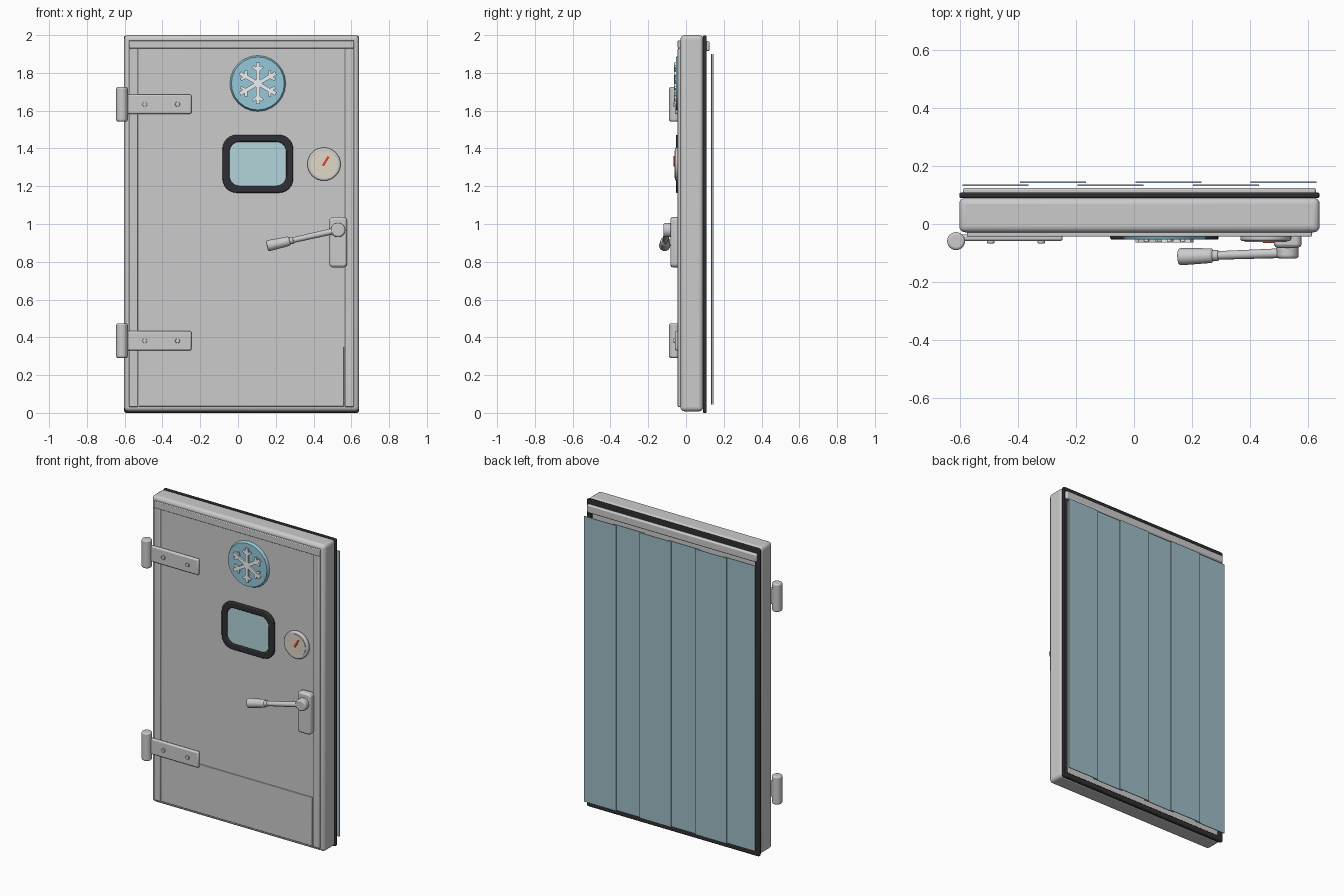
import bpy, bmesh, math
from mathutils import Vector, Matrix

if "Cube" in bpy.data.objects:
    bpy.data.objects.remove(bpy.data.objects["Cube"])

def mat(name, r, g, b):
    m = bpy.data.materials.new(name)
    m.diffuse_color = (r, g, b, 1)
    m.use_nodes = True
    m.node_tree.nodes["Principled BSDF"].inputs["Base Color"].default_value = m.diffuse_color
    return m

RUBBER = mat("rubber", 0.03, 0.03, 0.035)
STRIP = mat("strip_blue", 0.34, 0.51, 0.57)
BADGE = mat("badge_blue", 0.3, 0.58, 0.7)
GLASS = mat("glass", 0.45, 0.66, 0.7)
WHITE = mat("white", 0.85, 0.88, 0.9)
CREAM = mat("cream", 0.75, 0.68, 0.55)
RED = mat("red", 0.7, 0.06, 0.03)

def finish(name, bm, material=None, bevel=0, seg=2):
    bmesh.ops.recalc_face_normals(bm, faces=bm.faces)
    me = bpy.data.meshes.new(name)
    bm.to_mesh(me)
    bm.free()
    ob = bpy.data.objects.new(name, me)
    bpy.context.collection.objects.link(ob)
    if material:
        me.materials.append(material)
    if bevel:
        b = ob.modifiers.new("bevel", 'BEVEL')
        b.width, b.segments, b.limit_method = bevel, seg, 'ANGLE'
        b.angle_limit = math.radians(40)
    bpy.ops.object.select_all(action='DESELECT')
    bpy.context.view_layer.objects.active = ob
    ob.select_set(True)
    bpy.ops.object.shade_smooth_by_angle(angle=math.radians(35))
    return ob

def box(name, x0, x1, y0, y1, z0, z1, material=None, bevel=0.0, seg=2):
    bm = bmesh.new()
    bmesh.ops.create_cube(bm, size=1)
    bmesh.ops.scale(bm, vec=(x1 - x0, y1 - y0, z1 - z0), verts=bm.verts)
    bmesh.ops.translate(bm, vec=((x0 + x1) / 2, (y0 + y1) / 2, (z0 + z1) / 2), verts=bm.verts)
    return finish(name, bm, material, bevel, seg)

def rod(name, a, b, r, r2=None, material=None, bevel=0.0, n=24):
    a, b = Vector(a), Vector(b)
    bm = bmesh.new()
    bmesh.ops.create_cone(bm, cap_ends=True, segments=n, radius1=r,
                          radius2=r if r2 is None else r2, depth=(b - a).length)
    rot = Vector((0, 0, 1)).rotation_difference(b - a).to_matrix().to_4x4()
    bmesh.ops.transform(bm, matrix=Matrix.Translation((a + b) / 2) @ rot, verts=bm.verts)
    return finish(name, bm, material, bevel, 3)

def rounded(x0, x1, z0, z1, r, y, n=6):
    pts = []
    corners = [(x1 - r, z1 - r), (x0 + r, z1 - r), (x0 + r, z0 + r), (x1 - r, z0 + r)]
    for k, (cx, cz) in enumerate(corners):
        for i in range(n + 1):
            t = math.pi / 2 * (k + i / n)
            pts.append((cx + r * math.cos(t), y, cz + r * math.sin(t)))
    return pts

def loft(name, loops, closed, material=None, bevel=0.0):
    """Join matching loops; closed wraps last to first, otherwise ends are capped."""
    bm = bmesh.new()
    rings = [[bm.verts.new(p) for p in lp] for lp in loops]
    n = len(rings[0])
    for a, b in zip(rings, rings[1:] + (rings[:1] if closed else [])):
        for i in range(n):
            j = (i + 1) % n
            bm.faces.new((a[i], a[j], b[j], b[i]))
    if not closed:
        bm.faces.new(rings[0])
        bm.faces.new(rings[-1])
    return finish(name, bm, material, bevel)

def frame(name, x0, x1, z0, z1, r, w, y0, y1, material=None, bevel=0.0):
    ri = max(r - w * 0.6, 0.004)
    inner = (x0 + w, x1 - w, z0 + w, z1 - w, ri)
    outer = (x0, x1, z0, z1, r)
    return loft(name, [rounded(*outer, y0), rounded(*outer, y1),
                       rounded(*inner, y1), rounded(*inner, y0)], True, material, bevel)

def plate(name, x0, x1, z0, z1, r, y0, y1, material=None, bevel=0.0):
    return loft(name, [rounded(x0, x1, z0, z1, r, y) for y in (y0, y1)], False, material, bevel)

# insulated slab, front skin, raised trim and kick plate
box("door_slab", -0.603, 0.641, -0.029, 0.091, 0.008, 2.0, bevel=0.022, seg=4)
box("front_skin", -0.575, 0.612, -0.036, -0.02, 0.03, 1.97, bevel=0.003)
box("left_trim", -0.577, -0.53, -0.044, -0.02, 0.032, 1.93, bevel=0.004)
box("right_trim", 0.567, 0.614, -0.044, -0.02, 0.032, 1.93, bevel=0.004)
box("top_trim", -0.577, 0.614, -0.044, -0.02, 1.93, 1.972, bevel=0.004)
box("kick_plate", -0.525, 0.56, -0.041, -0.03, 0.035, 0.35, bevel=0.002)

# rubber seal, back liner and curtain rail
frame("back_gasket", -0.603, 0.64, 0.0, 1.998, 0.012, 0.035, 0.09, 0.108, RUBBER, 0.005)
box("back_liner", -0.572, 0.609, 0.08, 0.097, 0.03, 1.967)
box("curtain_rail", -0.59, 0.628, 0.095, 0.125, 1.915, 1.968, bevel=0.008)

# overlapping curtain strips in two layers
for i in range(6):
    cx, y = -0.478 + 0.1988 * i, 0.132 if i % 2 == 0 else 0.141
    box(f"curtain_strip_{i + 1}", cx - 0.114, cx + 0.114, y, y + 0.005, 0.045, 1.9, STRIP)

# hinges
for tag, z in (("upper", 1.634), ("lower", 0.382)):
    rod(f"{tag}_hinge_barrel", (-0.614, -0.059, z - 0.091), (-0.614, -0.059, z + 0.091), 0.031, bevel=0.009)
    box(f"{tag}_hinge_strap", -0.605, -0.246, -0.059, -0.036, z - 0.051, z + 0.051, bevel=0.008)
    for k, x in enumerate((-0.494, -0.32)):
        rod(f"{tag}_hinge_bolt_{k + 1}", (x, -0.05, z), (x, -0.067, z), 0.013, bevel=0.003, n=12)

# snowflake badge
BX, BZ = 0.105, 1.744
rod("badge_disc", (BX, -0.034, BZ), (BX, -0.053, BZ), 0.149, 0.14, BADGE, n=24)
bm = bmesh.new()
def bar(length, width, matrix, y0, y1):
    vs = bmesh.ops.create_cube(bm, size=1)["verts"]
    bmesh.ops.scale(bm, vec=(width, y1 - y0, length), verts=vs)
    bmesh.ops.translate(bm, vec=(0, (y0 + y1) / 2, length / 2), verts=vs)
    bmesh.ops.transform(bm, matrix=matrix, verts=vs)
for k in range(6):
    arm = Matrix.Translation((BX, 0, BZ)) @ Matrix.Rotation(k * math.pi / 3, 4, 'Y')
    bar(0.11, 0.021, arm, -0.063, -0.05)
    for s in (-1, 1):
        bar(0.034, 0.015, arm @ Matrix.Translation((0, 0, 0.07))
            @ Matrix.Rotation(s * math.radians(55), 4, 'Y'), -0.061, -0.05)
finish("snowflake", bm, WHITE)

# window
frame("window_frame", -0.082, 0.292, 1.165, 1.472, 0.075, 0.037, -0.054, -0.03, RUBBER, 0.006)
plate("window_glass", -0.055, 0.265, 1.192, 1.445, 0.055, -0.044, -0.03, GLASS)

# temperature gauge
GX, GZ = 0.455, 1.317
rod("gauge_body", (GX, -0.034, GZ), (GX, -0.059, GZ), 0.088, bevel=0.008, n=32)
rod("gauge_face", (GX, -0.05, GZ), (GX, -0.062, GZ), 0.073, None, CREAM, n=32)
needle = box("gauge_needle", -0.006, 0.006, -0.066, -0.061, -0.01, 0.047, RED)
needle.location = (GX, 0, GZ)
needle.rotation_euler = (0, math.radians(31), 0)

# latch plate, pivot, lever and grip
plate("latch_plate", 0.483, 0.578, 0.77, 1.037, 0.022, -0.082, -0.034, None, 0.012)
P, G = Vector((0.53, -0.1, 0.968)), Vector((0.214, -0.111, 0.897))
rod("latch_pivot", (P.x, -0.075, P.z), (P.x, -0.119, P.z), 0.038, bevel=0.01)
rod("latch_lever", P, G, 0.017, 0.014, n=16)
d = (G - P).normalized()
rod("lever_grip", G - d * 0.062, G + d * 0.062, 0.025, 0.03, bevel=0.01)
rod("grip_collar", G - d * 0.08, G - d * 0.055, 0.019, bevel=0.004)
